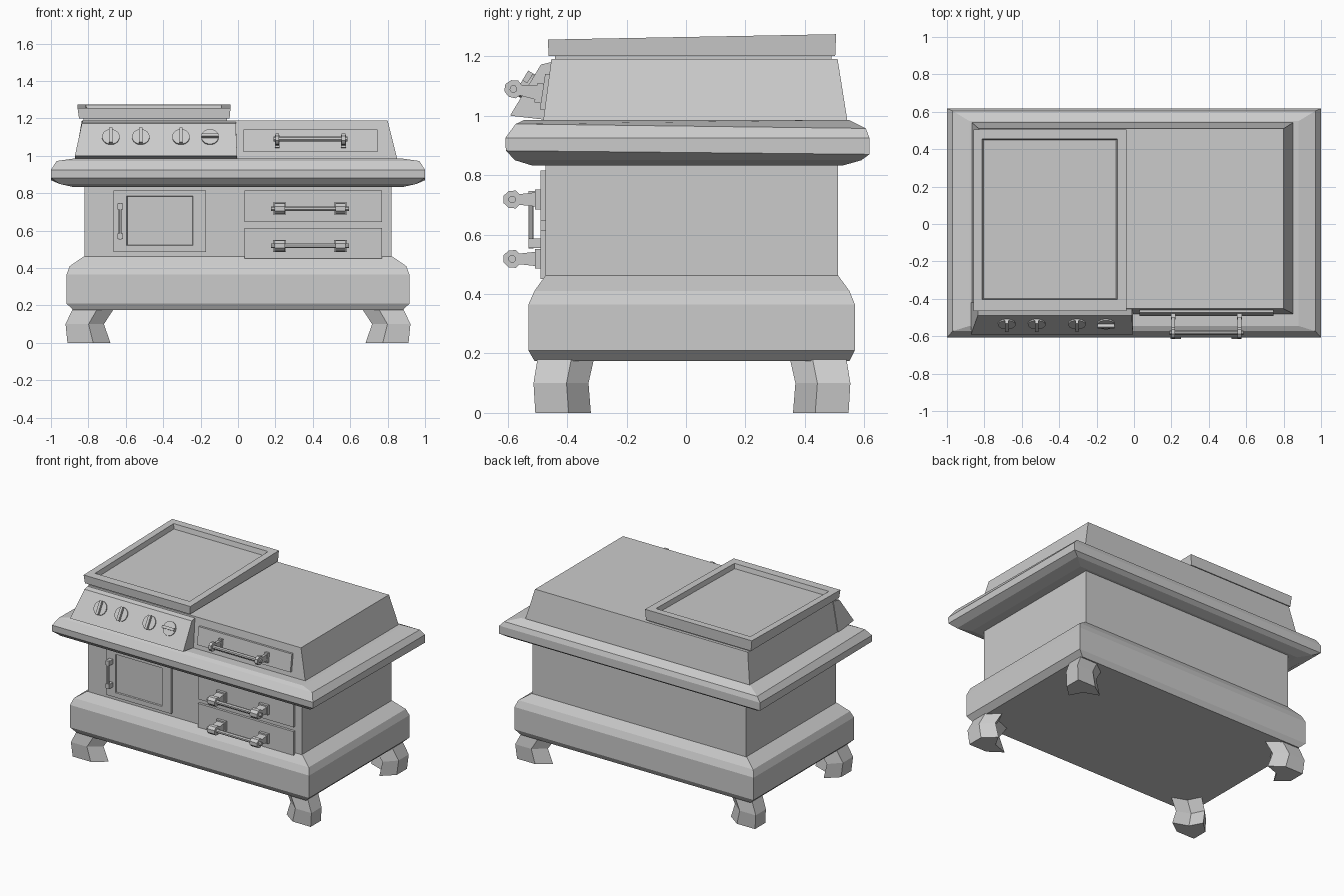
import bpy, bmesh, math
from mathutils import Matrix, Vector

if "Cube" in bpy.data.objects:
    bpy.data.objects.remove(bpy.data.objects["Cube"])


def loft(name, rings):
    """Skin a stack of equal-count point rings and cap both ends."""
    bm = bmesh.new()
    vs = [[bm.verts.new(p) for p in r] for r in rings]
    n = len(rings[0])
    for a, b in zip(vs, vs[1:]):
        for i in range(n):
            j = (i + 1) % n
            bm.faces.new((a[i], a[j], b[j], b[i]))
    bm.faces.new(vs[0][::-1])
    bm.faces.new(vs[-1])
    bmesh.ops.recalc_face_normals(bm, faces=bm.faces)
    me = bpy.data.meshes.new(name)
    bm.to_mesh(me)
    bm.free()
    ob = bpy.data.objects.new(name, me)
    bpy.context.collection.objects.link(ob)
    return ob


def rect(x0, x1, y0, y1, zf, zb=None):
    zb = zf if zb is None else zb
    return [(x0, y0, zf), (x1, y0, zf), (x1, y1, zb), (x0, y1, zb)]


def upright(x0, x1, z0, z1, y0, y1=None):
    y1 = y0 if y1 is None else y1
    return [(x0, y0, z0), (x1, y0, z0), (x1, y1, z1), (x0, y1, z1)]


def box(name, x0, x1, y0, y1, z0, z1):
    return loft(name, [rect(x0, x1, y0, y1, z0), rect(x0, x1, y0, y1, z1)])


def prism_x(name, prof, x0, x1):
    return loft(name, [[(x, y, z) for y, z in prof] for x in (x0, x1)])


def ngon(y, z, r, n=8):
    return [(y + r * math.cos(math.tau * (i + .5) / n),
             z + r * math.sin(math.tau * (i + .5) / n)) for i in range(n)]


# Rounded base plinth
loft("base_plinth", [rect(-h, h, a, b, z) for h, a, b, z in (
    (.88, -.51, .55, .175), (.917, -.53, .568, .21), (.917, -.53, .568, .365),
    (.90, -.51, .55, .41), (.825, -.473, .512, .462))])

# Four splayed chevron legs
for sx in (-1, 1):
    for sy in (-1, 1):
        rings = []
        for z, ox, oy, lx, ly in ((0, .912, .527, .23, .187),
                                  (.10, .922, .533, .205, .185),
                                  (.18, .885, .52, .22, .19)):
            shape = ((0, 0), (.6, 0), (1, .35), (.55, .55), (.35, 1), (0, .6))
            rings.append([(sx * (ox - u * lx), .02 + sy * (oy - v * ly), z)
                          for u, v in shape])
        loft("back_leg" if sy > 0 else "front_leg", rings)

# Oven body
box("oven_body", -.82, .82, -.473, .512, .45, .86)

# Overhanging worktop with rounded edge
loft("worktop", [rect(-h, h, a, b, zf, zb) for h, a, b, zf, zb in (
    (.88, -.52, .53, .833, .833), (.955, -.575, .59, .85, .85),
    (1.0, -.606, .617, .882, .87), (1.0, -.608, .617, .925, .925),
    (.97, -.573, .605, .972, .957), (.88, -.545, .55, .985, .985))])

# Upper cabinet and sloped control panel
loft("upper_cabinet", [rect(-.87, .855, -.482, .545, .97),
                       rect(-.83, .80, -.453, .51, 1.19)])
loft("control_panel", [rect(-.872, -.005, -.592, -.42, 1.0, .98),
                       rect(-.835, -.012, -.488, -.42, 1.172, 1.188)])

# Griddle tray with raised rim
loft("griddle_tray", [rect(*r) for r in (
    (-.825, -.06, -.44, .49, 1.185), (-.825, -.06, -.44, .49, 1.2),
    (-.85, -.045, -.462, .502, 1.2), (-.858, -.04, -.465, .505, 1.256, 1.274),
    (-.812, -.088, -.405, .455, 1.257, 1.273),
    (-.805, -.095, -.398, .448, 1.225, 1.24))])

# Control knobs: shallow discs with grip bars
tilt = math.atan2(.104, .172)
for x, turn in ((-.68, 0), (-.52, 0), (-.305, 0), (-.15, 90)):
    frame = (Matrix.Translation((x, -.534, 1.10))
             @ Matrix.Rotation(-tilt, 4, 'X')
             @ Matrix.Rotation(math.radians(turn), 4, 'Y'))
    disc = loft("knob_disc", [[(u, d, v) for u, v in ngon(0, 0, .047, 16)]
                              for d in (.01, -.006)])
    grip = box("knob_grip", -.009, .009, -.024, .01, -.046, .046)
    disc.matrix_world = grip.matrix_world = frame

# Oven door with recessed window
loft("oven_door", [upright(*r) for r in (
    (-.665, -.17, .487, .815, -.46), (-.665, -.17, .487, .815, -.49),
    (-.595, -.24, .52, .785, -.49), (-.592, -.243, .523, .782, -.482))])

# Drawer fronts
box("middle_drawer", .035, .77, -.49, -.46, .645, .815)
box("lower_drawer", .035, .77, -.49, -.46, .45, .615)
loft("upper_drawer", [upright(.03, .745, 1.02, 1.14, -.46, -.44),
                      upright(.03, .745, 1.02, 1.14, -.492, -.474)])


# Drawer handles: two brackets with faceted heads and a rod
def handle(prefix, y0, z0, angle, xs, width, overhang):
    c, s = math.cos(angle), math.sin(angle)

    def place(prof):
        return [(y0 - d * c + h * s, z0 + d * s + h * c) for d, h in prof]
    for x in xs:
        a, b = x - width / 2, x + width / 2
        prism_x(prefix + "_mount", place([(-.01, -.033), (.018, -.033),
                                          (.018, .033), (-.01, .033)]), a, b)
        prism_x(prefix + "_bracket", place([
            (.015, -.024), (.07, -.018), (.083, -.03), (.107, -.028),
            (.124, -.012), (.124, .012), (.107, .028), (.083, .03),
            (.07, .018), (.015, .024)]), a + width * .1, b - width * .1)
    prism_x(prefix + "_rod", place(ngon(.095, 0, .013)),
            xs[0] - overhang, xs[1] + overhang)


handle("middle_handle", -.49, .718, 0, (.222, .548), .07, .045)
handle("lower_handle", -.49, .518, 0, (.222, .548), .07, .045)
handle("upper_handle", -.487, 1.075, math.radians(9), (.21, .565), .026, .02)

# Door handle: vertical rod on two feet
for z in (.57, .73):
    box("door_handle_foot", -.644, -.616, -.53, -.485, z - .016, z + .016)
loft("door_handle_rod", [[(-.63 + u, -.522 + v, z) for u, v in ngon(0, 0, .009)]
                         for z in (.553, .747)])
